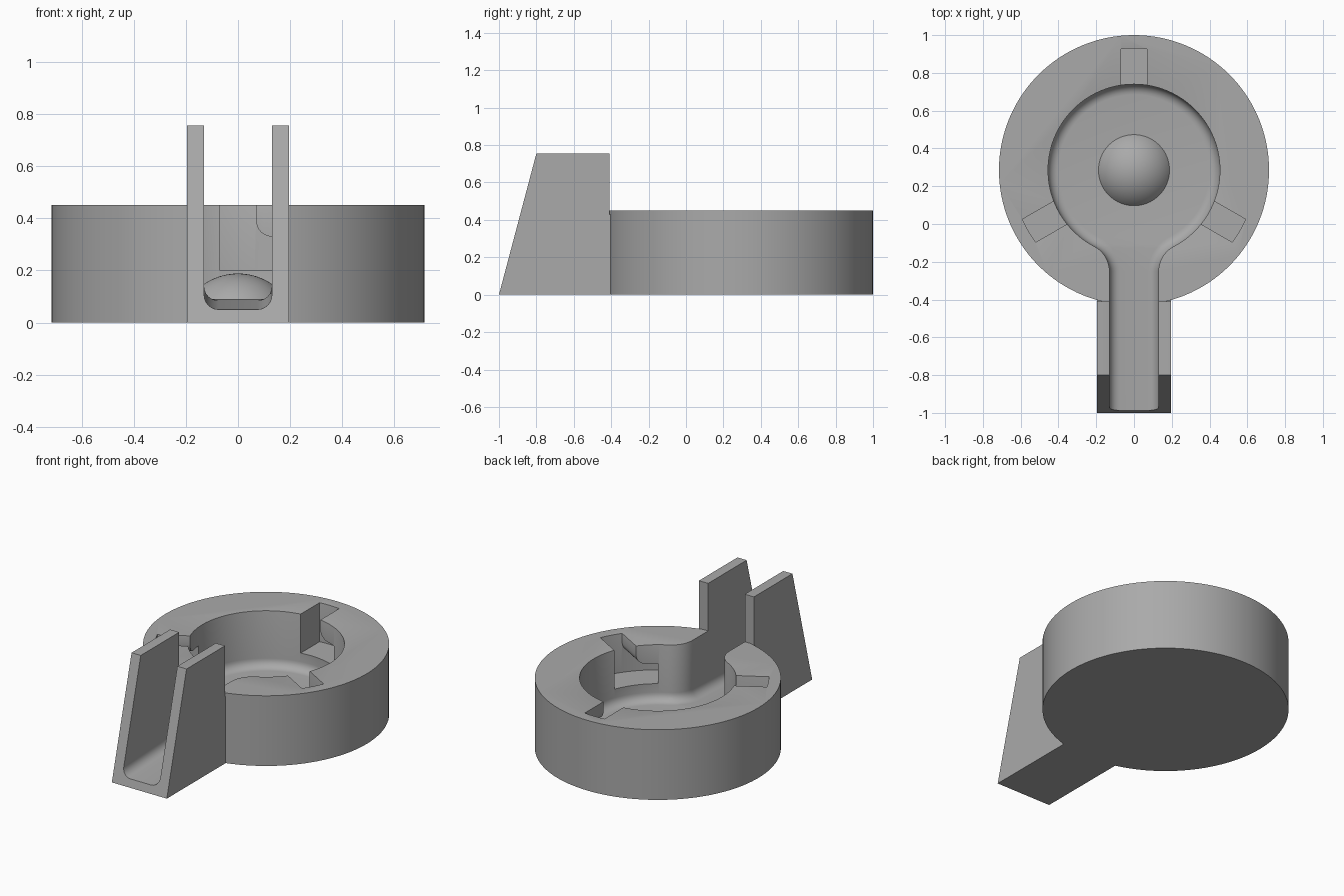
import bpy, bmesh, math
from mathutils import Matrix, Vector

old = bpy.data.objects.get("Cube")
if old:
    bpy.data.objects.remove(old, do_unlink=True)

CY = 0.285          # ring centre along y
R_OUT, R_IN, R_SLOT = 0.715, 0.455, 0.645
H, FLOOR, HALF = 0.45, 0.09, 0.13

mat = bpy.data.materials.new("plain grey")
mat.use_nodes = True
grey = (0.4, 0.4, 0.4, 1)
mat.diffuse_color = grey
mat.node_tree.nodes["Principled BSDF"].inputs["Base Color"].default_value = grey


def to_object(name, bm, helper=False):
    bmesh.ops.recalc_face_normals(bm, faces=bm.faces[:])
    mesh = bpy.data.meshes.new(name)
    bm.to_mesh(mesh)
    bm.free()
    mesh.materials.append(mat)
    ob = bpy.data.objects.new(name, mesh)
    bpy.context.collection.objects.link(ob)
    ob.hide_render = helper
    return ob


def prism(points, offset):
    """Extrude a closed outline of 3D points along offset."""
    bm = bmesh.new()
    face = bm.faces.new([bm.verts.new(p) for p in points])
    out = bmesh.ops.extrude_face_region(bm, geom=[face])
    moved = [g for g in out["geom"] if isinstance(g, bmesh.types.BMVert)]
    bmesh.ops.translate(bm, verts=moved, vec=offset)
    return bm


def arc(cx, cy, r, a0, a1, n):
    return [(cx + r * math.cos(a0 + (a1 - a0) * i / n),
             cy + r * math.sin(a0 + (a1 - a0) * i / n)) for i in range(n + 1)]


def disc(r, z0, z1, cy):
    pts = arc(0, cy, r, 0, 2 * math.pi, 128)[:-1]
    return prism([(x, y, z0) for x, y in pts], (0, 0, z1 - z0))


def boolean(ob, other, operation):
    mod = ob.modifiers.new(operation.lower(), "BOOLEAN")
    mod.operation, mod.object, mod.solver = operation, other, "EXACT"
    bpy.context.view_layer.update()
    result = bpy.data.meshes.new_from_object(
        ob.evaluated_get(bpy.context.evaluated_depsgraph_get()))
    ob.modifiers.clear()
    ob.data = result
    bpy.data.objects.remove(other, do_unlink=True)


# Round body with the tall, slanted spout
body = to_object("ring_body", disc(R_OUT, 0, H, CY))
side = [(-1, 0), (-0.8, 0.755), (-0.41, 0.755), (-0.41, 0.43), (-0.2, 0.43), (-0.2, 0)]
spout = to_object("spout", prism([(-0.195, y, z) for y, z in side], (0.39, 0, 0)), True)
boolean(body, spout, "UNION")

# Keyhole-shaped cavity: round well blending into the channel
fr = 0.15
fx = HALF + fr
fy = CY - math.sqrt((R_IN + fr) ** 2 - fx ** 2)
ang = math.atan2(fy - CY, fx)
right = arc(fx, fy, fr, math.pi, ang + math.pi, 10)
left = [(-x, y) for x, y in reversed(right)]
well = arc(0, CY, R_IN, ang, math.pi - ang, 96)[1:-1]
outline = [(HALF, -1.2)] + right + well + left + [(-HALF, -1.2)]
bm = prism([(x, y, FLOOR) for x, y in outline], (0, 0, 1))
rim = [e for e in bm.edges if all(abs(v.co.z - FLOOR) < 1e-4 for v in e.verts)]
bmesh.ops.bevel(bm, geom=rim, offset=0.055, segments=6, profile=0.5, affect="EDGES")
bend = -0.12
bmesh.ops.bisect_plane(bm, geom=bm.verts[:] + bm.edges[:] + bm.faces[:],
                       plane_co=(0, bend, 0), plane_no=(0, 1, 0))
for v in bm.verts:      # channel floor falls toward the front
    if v.co.z < 0.3 and v.co.y < bend:
        v.co.z -= (bend - v.co.y) * 0.046
boolean(body, to_object("cavity_cutter", bm, True), "DIFFERENCE")

# Three bayonet slots: drop-in notch, then an undercut to one side
curve = arc(0.13, 0.39, 0.06, -math.pi / 2, -math.pi, 8)
slot = [(-0.07, 0.2), (0.3, 0.2), (0.3, 0.33)] + curve + [(0.07, 1), (-0.07, 1)]
for k in range(3):
    bm = prism([(x, 0.35, z) for x, z in slot], (0, 0.4, 0))
    for v in bm.verts:
        if v.co.x > 0.2:
            v.co.x = v.co.y * 0.47
    cutter = to_object("slot_cutter", bm, True)
    boolean(cutter, to_object("slot_limit", disc(R_SLOT, 0, 1.2, 0), True), "INTERSECT")
    cutter.data.transform(Matrix.Translation((0, CY, 0))
                          @ Matrix.Rotation(k * math.tau / 3, 4, "Z"))
    boolean(body, cutter, "DIFFERENCE")

# Soften the well rim and the inner top edges of the spout
bm = bmesh.new()
bm.from_mesh(body.data)
bmesh.ops.remove_doubles(bm, verts=bm.verts[:], dist=1e-5)
centre = Vector((0, CY))


def soft(e):
    if len(e.link_faces) != 2 or e.calc_face_angle(0) < 0.5:
        return False
    co = [v.co for v in e.verts]
    on_rim = all(abs(c.z - H) < 1e-3 and (c.xy - centre).length < 0.68 for c in co)
    on_spout = all(abs(c.z - 0.755) < 1e-3 and abs(abs(c.x) - HALF) < 1e-3 for c in co)
    return on_rim or on_spout


bmesh.ops.bevel(bm, geom=[e for e in bm.edges if soft(e)], offset=0.014,
                segments=3, profile=0.5, affect="EDGES", clamp_overlap=True)
bm.to_mesh(body.data)
bm.free()

# Shallow dome in the middle of the well
bm = bmesh.new()
bmesh.ops.create_uvsphere(bm, u_segments=64, v_segments=48, radius=0.23)
bmesh.ops.translate(bm, verts=bm.verts[:], vec=(0, CY, 0.188 - 0.23))
bmesh.ops.bisect_plane(bm, geom=bm.verts[:] + bm.edges[:] + bm.faces[:],
                       plane_co=(0, 0, FLOOR - 0.005), plane_no=(0, 0, 1), clear_inner=True)
dome = to_object("centre_dome", bm)

# Smooth curves, crisp edges
for ob in (body, dome):
    bpy.ops.object.select_all(action="DESELECT")
    ob.select_set(True)
    bpy.context.view_layer.objects.active = ob
    bpy.ops.object.shade_smooth_by_angle(angle=math.radians(35))
